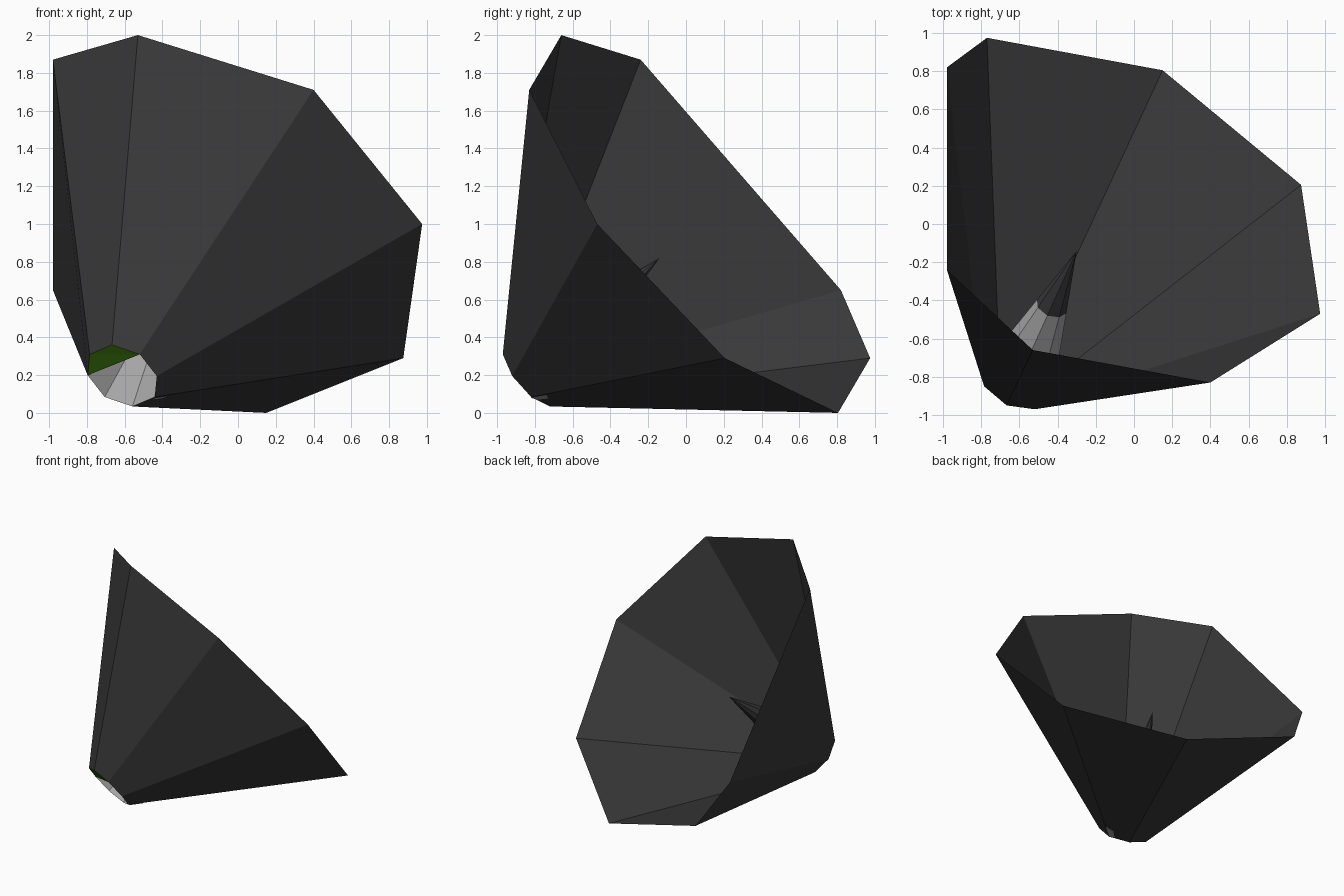
import bpy
from mathutils import Vector

cube = bpy.data.objects.get("Cube")
if cube:
    bpy.data.objects.remove(cube, do_unlink=True)


def material(name, rgb):
    mat = bpy.data.materials.new(name)
    mat.use_nodes = True
    mat.diffuse_color = (*rgb, 1)
    mat.node_tree.nodes["Principled BSDF"].inputs["Base Color"].default_value = (*rgb, 1)
    return mat


charcoal = material("charcoal", (0.04, 0.04, 0.04))
light_grey = material("light_grey", (0.4, 0.4, 0.4))
green = material("dark_green", (0.045, 0.17, 0.004))


def build(name, verts, faces, *mats):
    mesh = bpy.data.meshes.new(name)
    mesh.from_pydata(verts, [], faces)
    for mat in mats:
        mesh.materials.append(mat)
    obj = bpy.data.objects.new(name, mesh)
    bpy.context.collection.objects.link(obj)
    return obj


def band(start, count):
    """Quads joining one ring of vertices to the next."""
    return [(start + i, start + (i + 1) % count,
             start + count + (i + 1) % count, start + count + i) for i in range(count)]


# Narrow ring: half is measured, the other half mirrors through its centre
centre = Vector((-0.613, -0.835, 0.197))
half = [Vector(p) for p in ((-0.785, -0.85, 0.31), (-0.667, -0.95, 0.36),
                            (-0.52, -0.97, 0.31), (-0.43, -0.92, 0.195))]
throat = half + [2 * centre - p for p in half]

# Wide rim, flattened on one side
rim = [Vector(p) for p in ((-0.98, -0.24, 1.87), (-0.53, -0.66, 2.0),
                           (0.40, -0.83, 1.71), (0.975, -0.47, 1.0),
                           (0.875, 0.205, 0.29), (0.15, 0.805, 0.0),
                           (-0.77, 0.975, 0.29), (-0.98, 0.82, 0.65))]
n = len(rim)

# Open funnel
build("funnel", throat + rim, band(0, n), charcoal)

# Hollow inner spike: light base, dark tip
tip = Vector((-0.30, -0.14, 0.82))
middle = [p.lerp(tip, 0.58) for p in throat]
spike_faces = band(0, n) + [(n + i, n + (i + 1) % n, 2 * n) for i in range(n)]
spike = build("inner_spike", throat + middle + [tip], spike_faces, light_grey, charcoal)
for face in spike.data.polygons:
    face.material_index = int(len(face.vertices) == 3)

# Green cover over the upper half of the narrow opening
build("throat_cover", [throat[7], *throat[:3]], [(0, 1, 3), (1, 2, 3)], green)

# Small light patch outside the funnel, next to the throat
along, across = rim[4] - throat[4], throat[5] - throat[4]
lift = along.cross(across).normalized() * 0.004
if lift.z > 0:
    lift = -lift
patch = [throat[4] + along * u + across * v + lift
         for u, v in ((0, 0), (0.08, 0.02), (0.06, 0.35), (0.01, 0.3))]
build("throat_patch", patch, [(0, 1, 2, 3)], light_grey)
